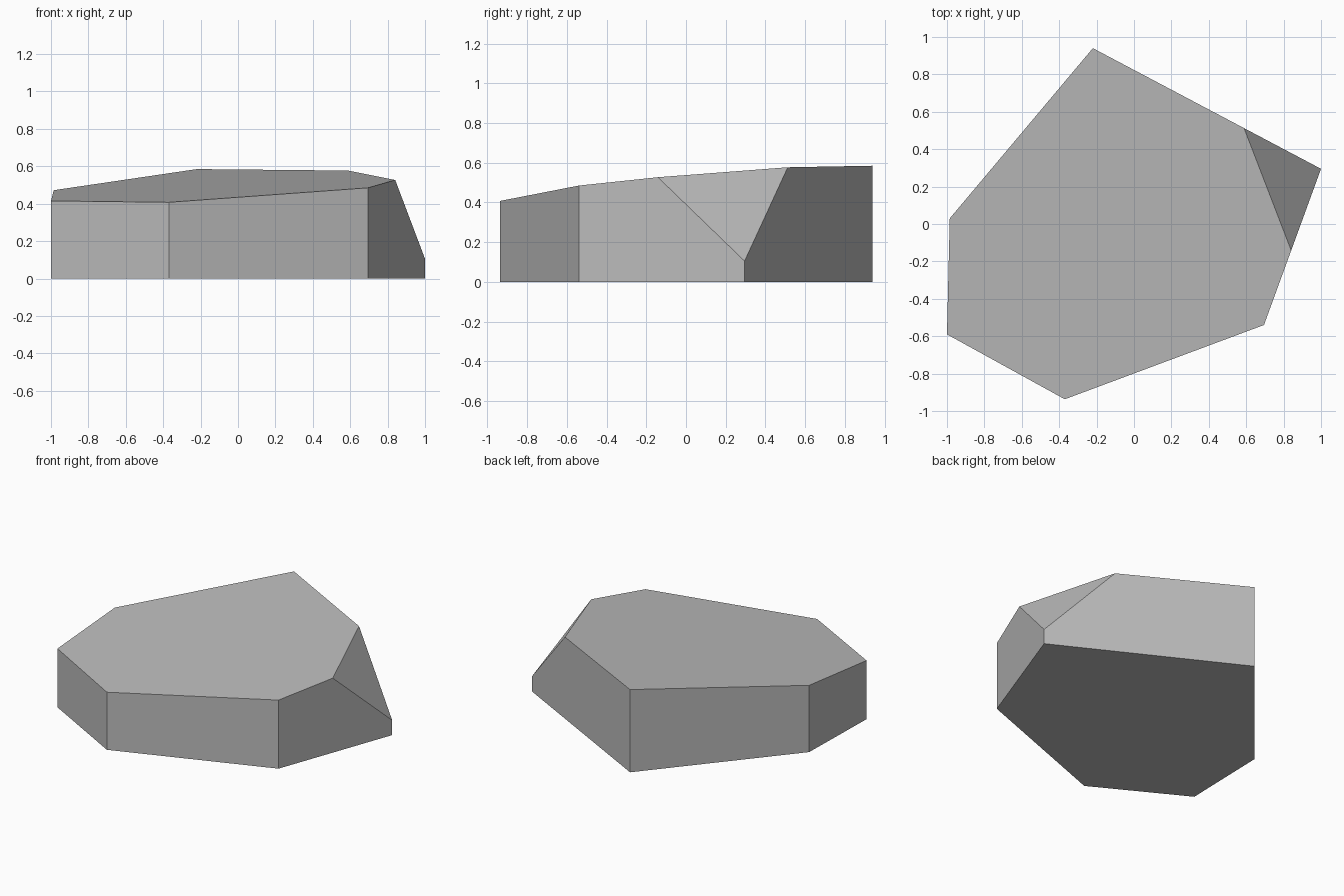
import bpy
import bmesh
from mathutils import Vector

if "Cube" in bpy.data.objects:
    bpy.data.objects.remove(bpy.data.objects["Cube"], do_unlink=True)

# Plain grey stone
stone = bpy.data.materials.new("stone_grey")
stone.use_nodes = True
grey = (0.5, 0.5, 0.5, 1)
stone.diffuse_color = grey
stone.node_tree.nodes["Principled BSDF"].inputs["Base Color"].default_value = grey

# Six-sided footprint, raised into a prism
outline = [(-1, -0.59), (-0.37, -0.937), (0.695, -0.54),
           (1, 0.295), (-0.22, 0.94), (-0.985, 0.03)]
bm = bmesh.new()
base = bm.faces.new([bm.verts.new((x, y, 0)) for x, y in outline])
raised = bmesh.ops.extrude_face_region(bm, geom=[base], use_keep_orig=True)
top_verts = [g for g in raised["geom"] if isinstance(g, bmesh.types.BMVert)]
bmesh.ops.translate(bm, verts=top_verts, vec=(0, 0, 1))


def slice_off(a, b, c):
    """Remove everything above the plane through three points and cap the cut."""
    a, b, c = Vector(a), Vector(b), Vector(c)
    normal = (b - a).cross(c - a).normalized()
    if normal.z < 0:
        normal.negate()
    geom = bm.verts[:] + bm.edges[:] + bm.faces[:]
    cut = bmesh.ops.bisect_plane(bm, geom=geom, dist=1e-5, plane_co=a,
                                 plane_no=normal, clear_outer=True)
    edges = [g for g in cut["geom_cut"] if isinstance(g, bmesh.types.BMEdge)]
    bmesh.ops.holes_fill(bm, edges=edges, sides=0)


# Sloping top, then the chipped corner
slice_off((-1, -0.59, 0.415), (0.695, -0.54, 0.485), (-0.22, 0.94, 0.585))
slice_off((0.84, -0.14, 0.527), (0.59, 0.51, 0.576), (1, 0.295, 0.105))

bmesh.ops.recalc_face_normals(bm, faces=bm.faces)
mesh = bpy.data.meshes.new("flat_rock")
bm.to_mesh(mesh)
bm.free()
mesh.materials.append(stone)
rock = bpy.data.objects.new("flat_rock", mesh)
bpy.context.collection.objects.link(rock)
